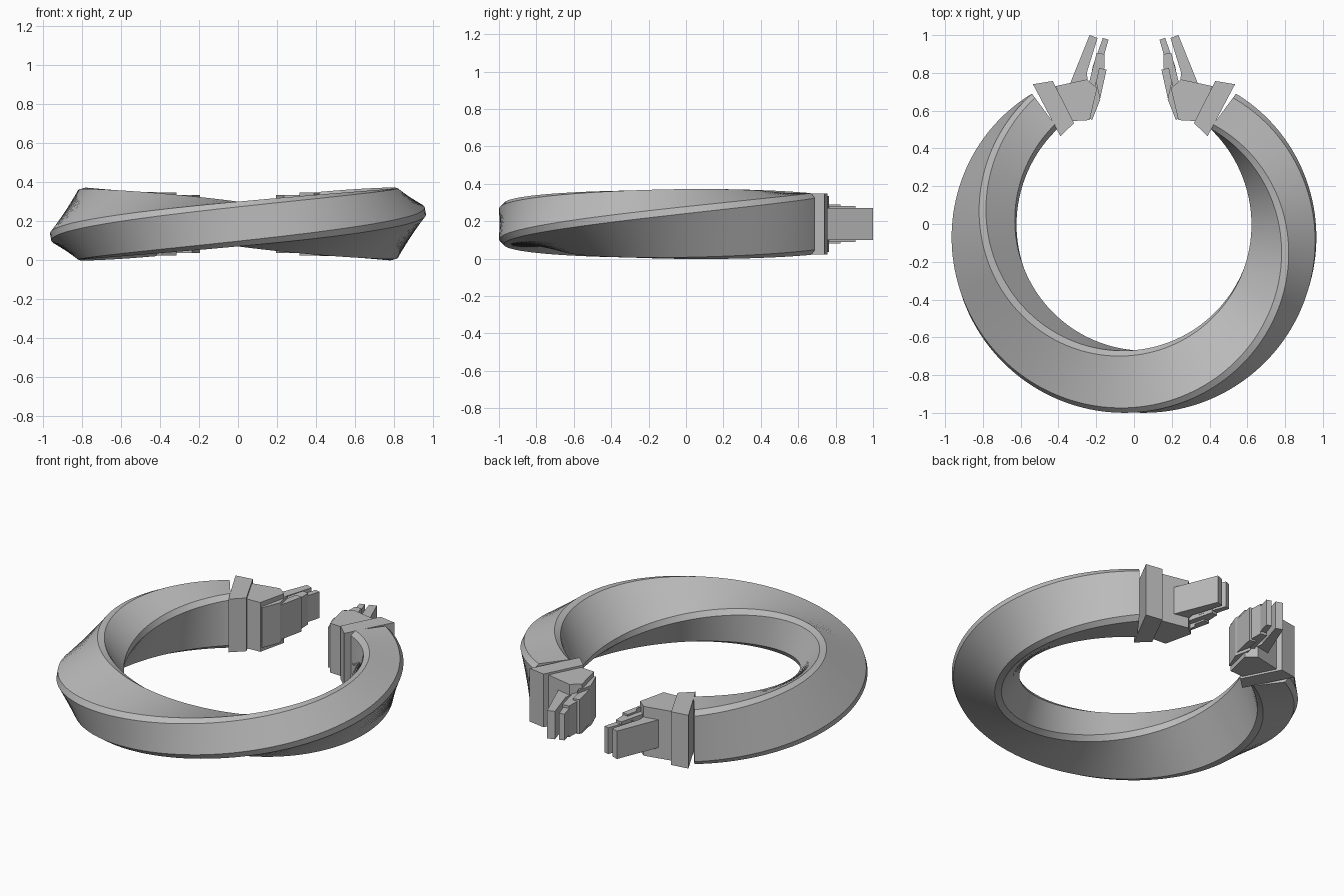
import bpy, bmesh
from math import radians, sin, cos

cube = bpy.data.objects.get("Cube")
if cube:
    bpy.data.objects.remove(cube, do_unlink=True)

MID = 0.185  # height of the ring's centre line

metal = bpy.data.materials.new("grey metal")
metal.use_nodes = True
grey = (0.5, 0.5, 0.5, 1)
metal.diffuse_color = grey
metal.node_tree.nodes["Principled BSDF"].inputs["Base Color"].default_value = grey


def finish(name, bm):
    bmesh.ops.recalc_face_normals(bm, faces=bm.faces)
    mesh = bpy.data.meshes.new(name)
    bm.to_mesh(mesh)
    bm.free()
    mesh.materials.append(metal)
    obj = bpy.data.objects.new(name, mesh)
    bpy.context.collection.objects.link(obj)
    return obj


# Twisted open ring: a chamfered rectangle swept round, turning half a turn
def twisted_ring(radius=0.793, centre_y=-0.04, w=0.165, h=0.115, b=0.027,
                 half_sweep=143.5, steps=144):
    section = [(w, h - b), (w - b, h), (b - w, h), (-w, h - b),
               (-w, b - h), (b - w, -h), (w - b, -h), (w, b - h)]
    bm = bmesh.new()
    loops = []
    for i in range(steps + 1):
        f = 2 * i / steps - 1
        a, t = radians(f * half_sweep - 90), radians(f * 90)
        loop = []
        for u, v in section:
            r = radius + u * cos(t) - v * sin(t)
            z = MID + u * sin(t) + v * cos(t)
            loop.append(bm.verts.new((r * cos(a), centre_y + r * sin(a), z)))
        loops.append(loop)
    n = len(section)
    for p, q in zip(loops, loops[1:]):
        for k in range(n):
            m = (k + 1) % n
            bm.faces.new((p[k], p[m], q[m], q[k]))
    bm.faces.new(loops[0])
    bm.faces.new(loops[-1])
    return finish("twisted_ring", bm)


# Upright prism from a plan outline, centred on the ring's mid height
def prism(name, outline, half_height, side):
    bm = bmesh.new()
    base = [bm.verts.new((x * side, y, MID - half_height)) for x, y in outline]
    face = bm.faces.new(base)
    top = bmesh.ops.extrude_face_region(bm, geom=[face])["geom"]
    bmesh.ops.translate(bm, vec=(0, 0, 2 * half_height),
                        verts=[v for v in top if isinstance(v, bmesh.types.BMVert)])
    return finish(name, bm)


ring = twisted_ring()
bpy.ops.object.select_all(action="DESELECT")
ring.select_set(True)
bpy.context.view_layer.objects.active = ring
bpy.ops.object.shade_smooth_by_angle(angle=radians(30))

# End fittings: clamp plate, block, long finger and stacked inner plates
parts = {
    "clamp_plate": ([(.535, .74), (.43, .757), (.317, .534), (.39, .465)], .162),
    "end_block": ([(.415, .73), (.25, .765), (.195, .72), (.235, .55), (.33, .545)], .15),
    "long_finger": ([(.34, .74), (.235, 1), (.193, .985), (.25, .8), (.24, .72)], .085),
    "thin_finger": ([(.165, .985), (.135, .975), (.185, .8), (.23, .74), (.22, .83)], .08),
    "upper_plate": ([(.198, .905), (.157, .9), (.155, .83), (.2, .7), (.24, .74)], .095),
    "middle_plate": ([(.185, .825), (.145, .818), (.18, .66), (.22, .66)], .105),
    "lower_plate": ([(.2, .76), (.178, .66), (.222, .55), (.25, .57)], .122),
}
for label, side in (("left", 1), ("right", -1)):
    for part, (outline, half) in parts.items():
        prism(label + "_" + part, outline, half, side)
